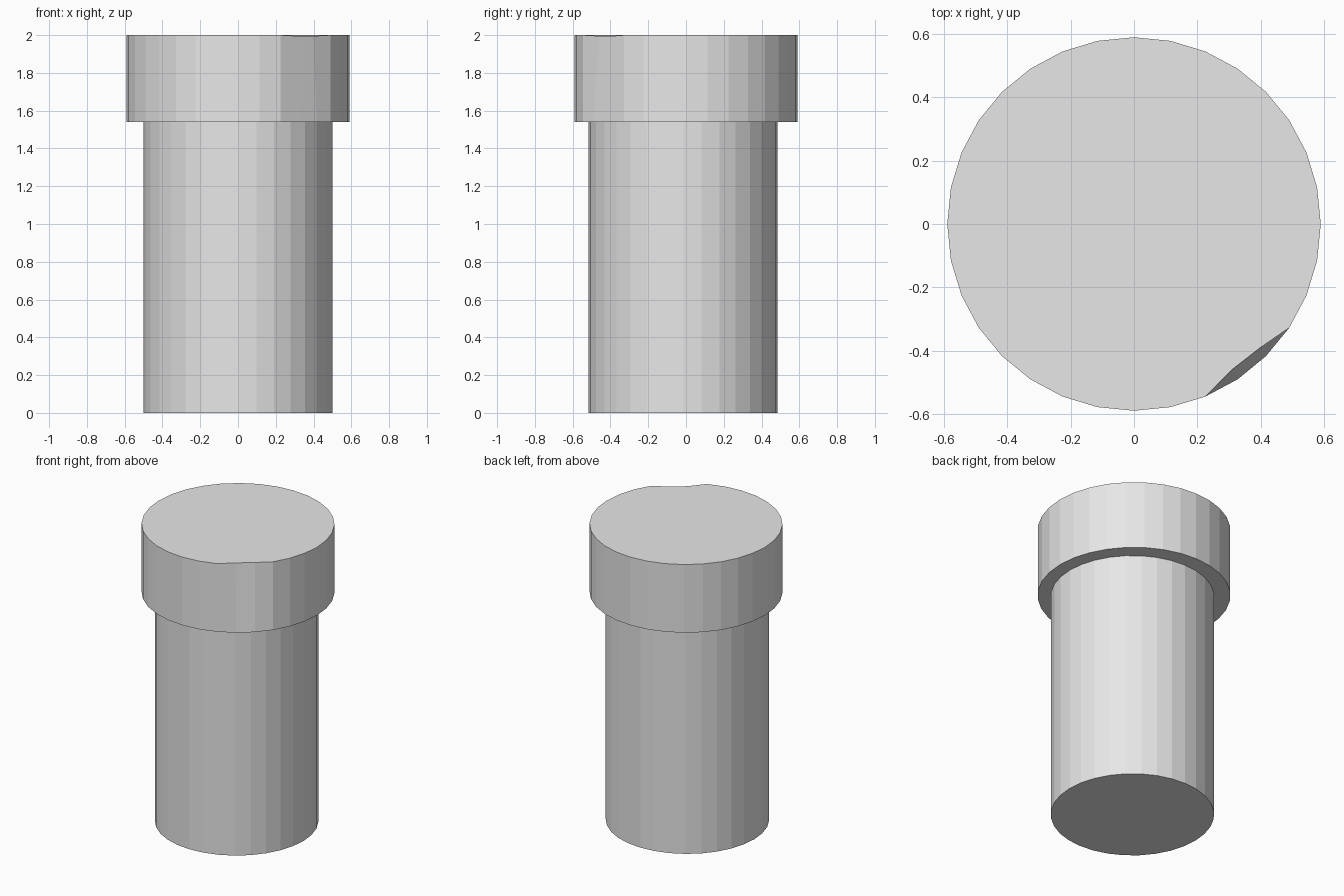
import bpy
import bmesh
from mathutils import Matrix, Vector

if "Cube" in bpy.data.objects:
    bpy.data.objects.remove(bpy.data.objects["Cube"], do_unlink=True)

grey = bpy.data.materials.new("light_grey")
grey.use_nodes = True
grey.diffuse_color = (0.8, 0.8, 0.8, 1)
grey.node_tree.nodes["Principled BSDF"].inputs["Base Color"].default_value = (0.8, 0.8, 0.8, 1)


def cylinder(name, radius, bottom, top, y=0.0, edit=None):
    """Flat-shaded 32-sided capped cylinder, optionally edited before it is saved."""
    bm = bmesh.new()
    bmesh.ops.create_cone(bm, cap_ends=True, segments=32, radius1=radius, radius2=radius,
                          depth=top - bottom,
                          matrix=Matrix.Translation((0, y, (bottom + top) / 2)))
    if edit:
        edit(bm)
    mesh = bpy.data.meshes.new(name)
    bm.to_mesh(mesh)
    bm.free()
    mesh.materials.append(grey)
    obj = bpy.data.objects.new(name, mesh)
    bpy.context.collection.objects.link(obj)
    return obj


def dent_rim(bm):
    """Push two neighbouring rim corners inward and slightly down."""
    rim = [v for v in bm.verts if v.co.z > 1.9]
    for corner, target in (((0.417, -0.417), (0.4, -0.39)),
                           ((0.328, -0.49), (0.31, -0.46))):
        vert = min(rim, key=lambda v: (v.co.xy - Vector(corner)).length)
        vert.co = (*target, 1.995)


# Shaft sits slightly off centre under the head
cylinder("shaft", 0.5, 0, 1.54, y=-0.015)

# Wide head with a small dent in its upper rim
cylinder("head", 0.59, 1.54, 2, edit=dent_rim)
